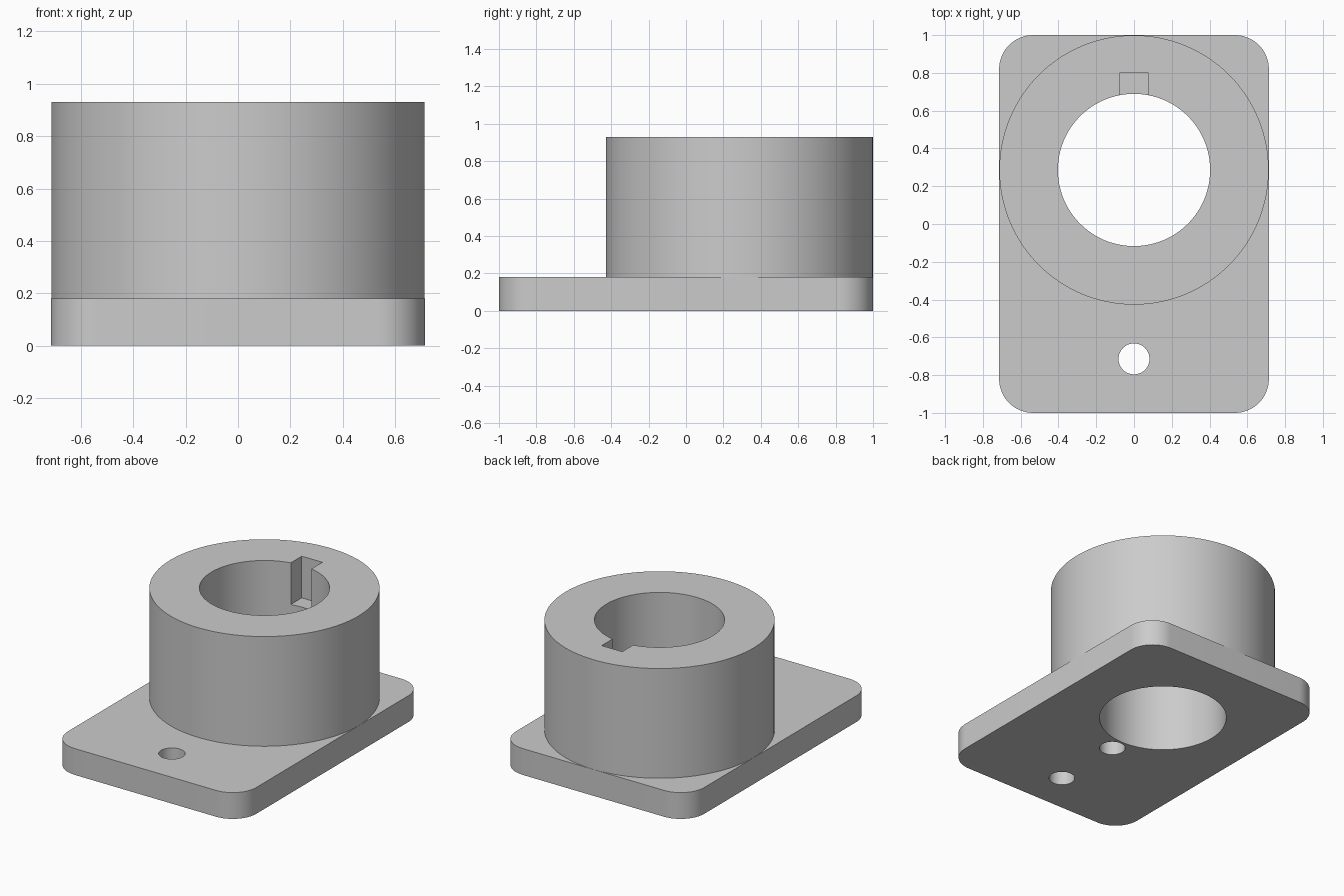
import bpy
import bmesh
import math
from mathutils import Matrix

if "Cube" in bpy.data.objects:
    bpy.data.objects.remove(bpy.data.objects["Cube"], do_unlink=True)

HALF_W = 0.714      # plate half width
PLATE_T = 0.18      # plate thickness
TOP = 0.93          # boss top
BOSS_Y = 0.286      # boss axis

grey = bpy.data.materials.new("plain grey")
grey.use_nodes = True
colour = (0.6, 0.6, 0.6, 1)
grey.diffuse_color = colour
grey.node_tree.nodes["Principled BSDF"].inputs["Base Color"].default_value = colour


def make_object(name, bm):
    mesh = bpy.data.meshes.new(name)
    bm.to_mesh(mesh)
    bm.free()
    mesh.materials.append(grey)
    obj = bpy.data.objects.new(name, mesh)
    bpy.context.collection.objects.link(obj)
    return obj


def box(name, x, y0, y1, z0, z1, corner=0):
    bm = bmesh.new()
    place = Matrix.Translation((0, (y0 + y1) / 2, (z0 + z1) / 2))
    size = Matrix.Diagonal((2 * x, y1 - y0, z1 - z0, 1))
    bmesh.ops.create_cube(bm, size=1, matrix=place @ size)
    if corner:
        upright = [e for e in bm.edges
                   if abs(e.verts[0].co.z - e.verts[1].co.z) > 0.01]
        bmesh.ops.bevel(bm, geom=upright, offset=corner, segments=16,
                        profile=0.5, affect='EDGES')
    return make_object(name, bm)


def cylinder(name, y, radius, z0, z1, sides):
    bm = bmesh.new()
    bmesh.ops.create_cone(bm, cap_ends=True, segments=sides,
                          radius1=radius, radius2=radius, depth=z1 - z0,
                          matrix=Matrix.Translation((0, y, (z0 + z1) / 2)))
    return make_object(name, bm)


def combine(target, tool, operation):
    mod = target.modifiers.new(tool.name, 'BOOLEAN')
    mod.operation = operation
    mod.solver = 'EXACT'
    mod.object = tool
    bpy.context.view_layer.objects.active = target
    bpy.ops.object.modifier_apply(modifier=mod.name)
    bpy.data.objects.remove(tool, do_unlink=True)


# Rounded base plate with the round boss fused onto it
body = box("flanged_bushing", HALF_W, -1, 1, 0, PLATE_T, corner=0.18)
combine(body, cylinder("boss", BOSS_Y, HALF_W - 0.001, PLATE_T / 2, TOP, 128), 'UNION')

# Through bore, blind keyway, mounting hole and blind hole under the boss
cutters = [
    cylinder("bore", BOSS_Y, 0.403, -0.1, 1.1, 96),
    box("keyway", 0.078, BOSS_Y, 0.8, 0.645, 1.1),
    cylinder("mounting_hole", -0.714, 0.082, -0.1, 0.5, 48),
    cylinder("blind_hole", -0.215, 0.082, -0.1, PLATE_T, 48),
]
for cutter in cutters:
    combine(body, cutter, 'DIFFERENCE')

# Smooth round walls with crisp rims
bpy.ops.object.select_all(action='DESELECT')
body.select_set(True)
bpy.context.view_layer.objects.active = body
bpy.ops.object.shade_smooth_by_angle(angle=math.radians(30))
